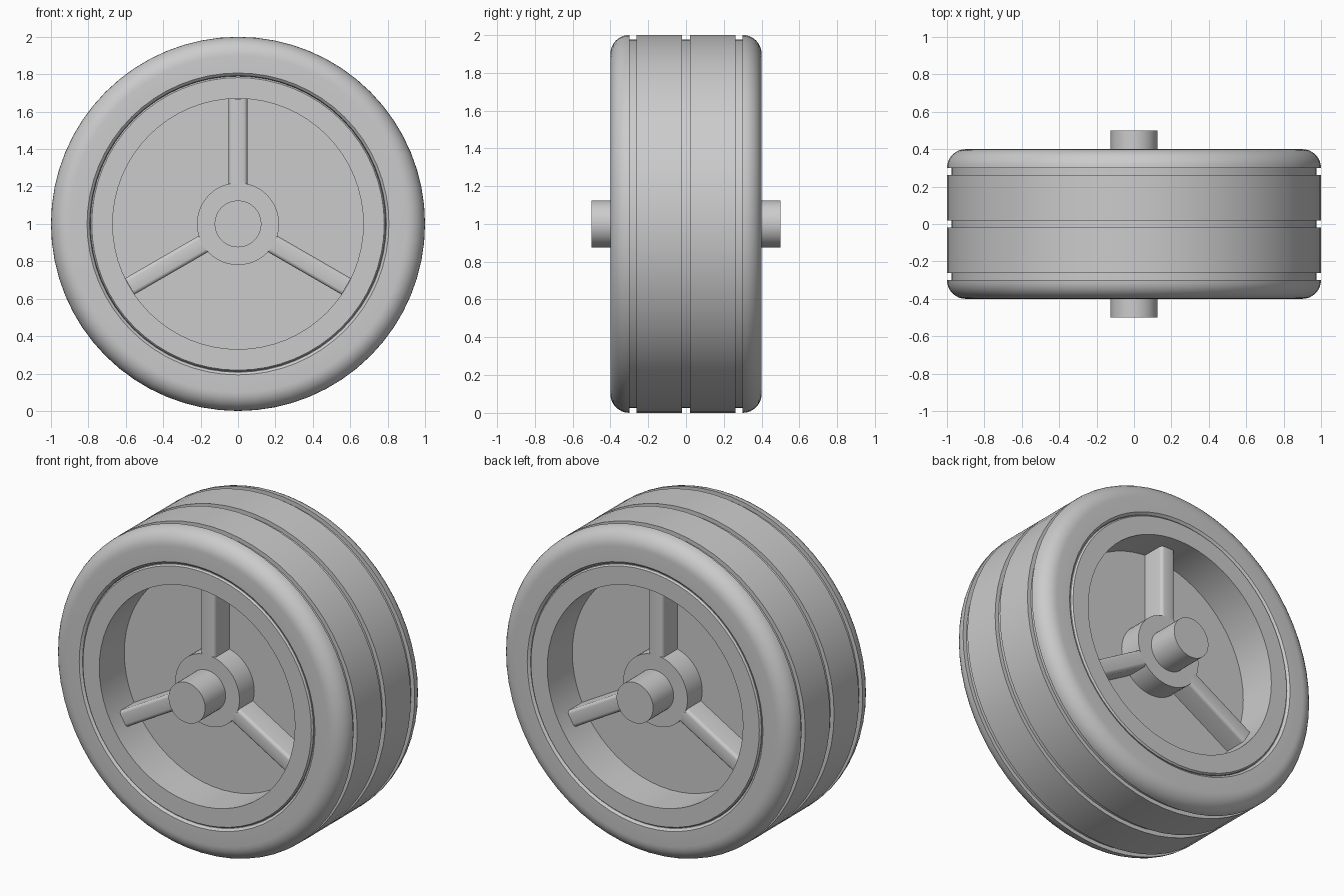
import bpy, bmesh
from math import sin, cos, pi, radians
from mathutils import Matrix

if "Cube" in bpy.data.objects:
    bpy.data.objects.remove(bpy.data.objects["Cube"])

CENTRE = Matrix.Translation((0, 0, 1))
SEG = 64


def finish(bm, name, angle=35):
    bmesh.ops.recalc_face_normals(bm, faces=bm.faces)
    me = bpy.data.meshes.new(name)
    bm.to_mesh(me)
    bm.free()
    ob = bpy.data.objects.new(name, me)
    bpy.context.collection.objects.link(ob)
    bpy.ops.object.select_all(action='DESELECT')
    ob.select_set(True)
    bpy.context.view_layer.objects.active = ob
    bpy.ops.object.shade_smooth_by_angle(angle=radians(angle))
    return ob


def lathe(name, half, closed=False, seg=SEG):
    """Revolve (radius, y) half profile, mirrored in y, around the axle line."""
    prof = half + [(r, -y) for r, y in reversed(half)]
    bm = bmesh.new()
    rings = []
    for r, y in prof:
        if r == 0:
            rings.append([bm.verts.new((0, y, 1))] * seg)
        else:
            rings.append([bm.verts.new((r * sin(2 * pi * i / seg), y, 1 + r * cos(2 * pi * i / seg)))
                          for i in range(seg)])
    pairs = list(zip(rings, rings[1:]))
    if closed:
        pairs.append((rings[-1], rings[0]))
    for a, b in pairs:
        for i in range(seg):
            j = (i + 1) % seg
            bm.faces.new(list(dict.fromkeys((a[i], a[j], b[j], b[i]))))
    return finish(bm, name)


# tire: inner lip, side wall, rounded shoulder, tread grooves
shoulder = [(0.9 + 0.1 * sin(a), -0.3 - 0.1 * cos(a)) for a in (k * pi / 16 for k in range(9))]
lathe("tire", [(0.79, -0.37), (0.793, -0.388), (0.807, -0.4)] + shoulder +
      [(0.975, -0.3), (0.975, -0.262), (1, -0.262), (1, -0.02), (0.975, -0.02)], closed=True)

# rim with recessed disc on both sides
lathe("rim", [(0, -0.155), (0.67, -0.155), (0.67, -0.4), (0.782, -0.4), (0.79, -0.39)], closed=False)

# hub and axle
lathe("hub", [(0, -0.3), (0.22, -0.3)], seg=48)
lathe("axle", [(0, -0.5), (0.125, -0.5)], seg=48)

# three spokes on each face, front edges rounded
for side, label in ((-1, "front"), (1, "back")):
    for k in range(3):
        bm = bmesh.new()
        bmesh.ops.create_cube(bm, size=1)
        bmesh.ops.scale(bm, vec=(0.1, 0.16, 0.468), verts=bm.verts)
        bmesh.ops.translate(bm, vec=(0, side * 0.22, 0.434), verts=bm.verts)
        edges = [e for e in bm.edges
                 if all(abs(v.co.y) > 0.25 for v in e.verts) and abs(e.verts[0].co.z - e.verts[1].co.z) > 0.1]
        bmesh.ops.bevel(bm, geom=edges, offset=0.02, segments=3, profile=0.5, affect='EDGES')
        bmesh.ops.transform(bm, matrix=CENTRE @ Matrix.Rotation(k * 2 * pi / 3, 4, 'Y'), verts=bm.verts)
        finish(bm, f"{label}_spoke_{k + 1}")
